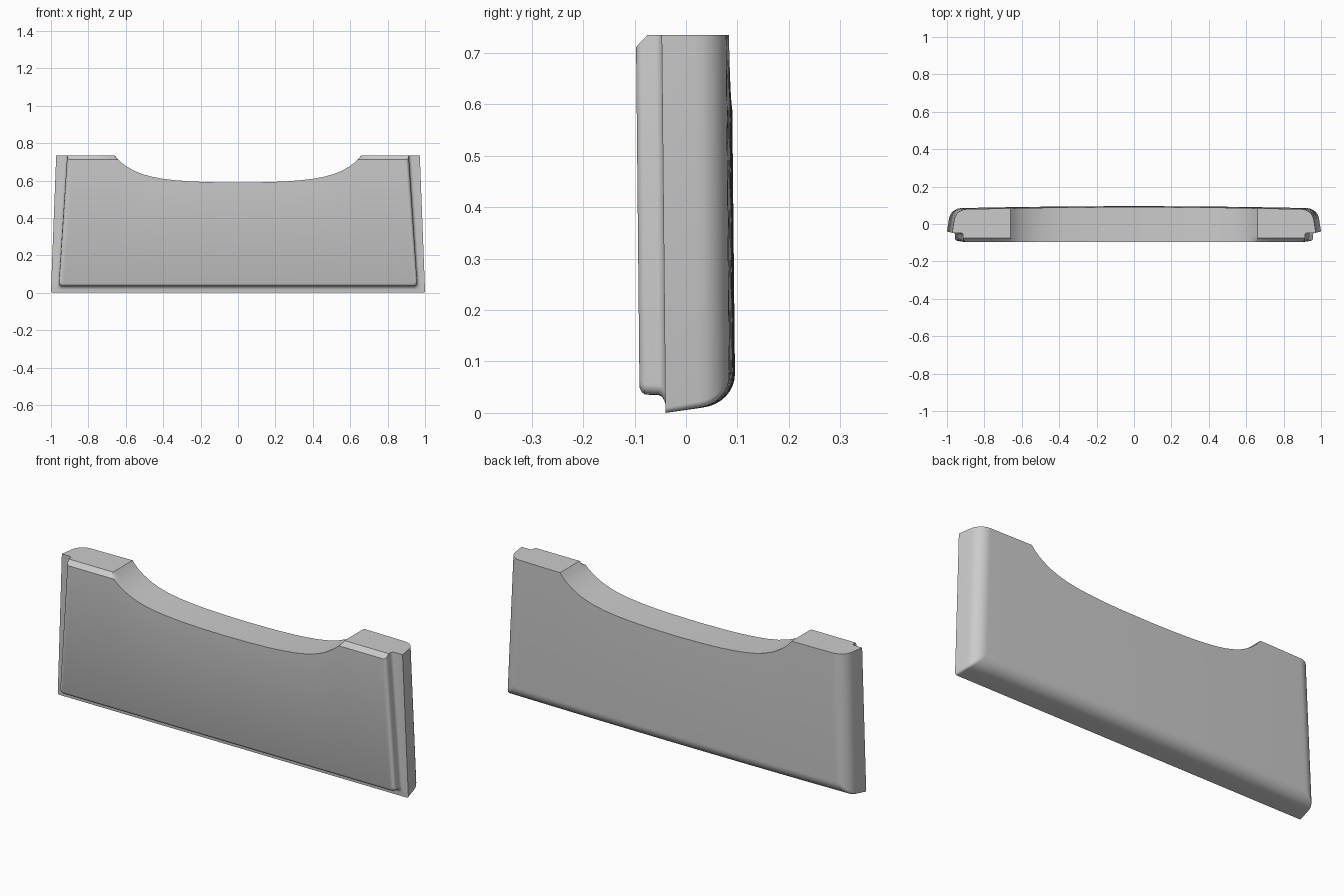
import bpy, bmesh, math

if "Cube" in bpy.data.objects:
    bpy.data.objects.remove(bpy.data.objects["Cube"])

TOP = 0.735      # height of the two shoulders
CHAMFER = 0.712  # front chamfer height on the shoulders

# Half profile of the scooped top edge (x, z), from the middle outwards
SCOOP = [(0, .589), (.15, .591), (.25, .595), (.33, .601), (.4, .609), (.46, .620),
         (.51, .634), (.555, .652), (.595, .675), (.62, .693), (.641, .712), (.66, .735)]
COLUMNS = SCOOP + [(.76, TOP), (.86, TOP)]
ARC = 5  # steps around each lower corner

# Depth rings: y, half width at the bottom, half width at the top, bottom z, corner radius, top z
RINGS = [(-.090, .945, .900, .050, .016, CHAMFER),
         (-.086, .953, .907, .041, .018, CHAMFER + .004),
         (-.080, .957, .911, .036, .020, CHAMFER + .010),
         (-.068, .958, .913, .035, .020, TOP),
         (-.053, .958, .913, .035, .020, TOP),
         (-.046, .961, .916, .031, .021, TOP),
         (-.042, .966, .921, .024, .022, TOP),
         (-.040, .972, .927, .018, .022, TOP),
         (-.040, 1.00, .972, .000, .010, TOP)]
# Rounded back shell: slight draft, then a quarter-round
RINGS.append((.030, .990, .962, .010, .012, TOP))
for i in range(1, 9):
    a = math.radians(8 + 82 * i / 8)
    inset = .010 + .066 * (1 - math.cos(a))
    RINGS.append((.024 + .072 * math.sin(a), 1 - inset, .972 - inset, inset, .012, TOP))


def half_ring(y, xb, xt, zb, r, zt):
    """Lower and upper points of the right half, middle outwards."""
    low = [(x, zb) for x, z in COLUMNS]
    up = [(x, min(z, zt)) for x, z in COLUMNS]
    for i in range(ARC + 1):
        a = math.pi / 2 * i / ARC
        low.append((xb - r + r * math.sin(a), zb + r - r * math.cos(a)))
        t = i / ARC
        up.append((.875 + (xt - .875) * t, zt))
    return low, up


def place(bm, x, y, z):
    """Lean with height and bow the back face across the width."""
    bow = max(0, (y + .04) / .136)
    return bm.verts.new((x, y - .010 * z - .012 * bow * x * x, z))


bm = bmesh.new()
rings = []
for ring in RINGS:
    y = ring[0]
    low, up = half_ring(*ring)
    full_low = [(-x, z) for x, z in low[:0:-1]] + low
    full_up = [(-x, z) for x, z in up[:0:-1]] + up
    rings.append(([place(bm, x, y, z) for x, z in full_low],
                  [place(bm, x, y, z) for x, z in full_up]))

# Skin between neighbouring rings
for (l0, u0), (l1, u1) in zip(rings, rings[1:]):
    a, b = l0 + u0[::-1], l1 + u1[::-1]
    n = len(a)
    for i in range(n):
        j = (i + 1) % n
        bm.faces.new((a[i], a[j], b[j], b[i]))

# Front and back faces as vertical strips
for low, up in (rings[0], rings[-1]):
    for i in range(len(low) - 1):
        bm.faces.new((low[i], low[i + 1], up[i + 1], up[i]))

bmesh.ops.remove_doubles(bm, verts=bm.verts, dist=1e-5)
bmesh.ops.recalc_face_normals(bm, faces=bm.faces)
mesh = bpy.data.meshes.new("scooped_panel")
bm.to_mesh(mesh)
bm.free()

panel = bpy.data.objects.new("scooped_panel", mesh)
bpy.context.collection.objects.link(panel)
grey = bpy.data.materials.new("light_grey")
grey.diffuse_color = (0.6, 0.6, 0.6, 1)
grey.use_nodes = True
grey.node_tree.nodes["Principled BSDF"].inputs["Base Color"].default_value = grey.diffuse_color
mesh.materials.append(grey)

bpy.context.view_layer.objects.active = panel
panel.select_set(True)
bpy.ops.object.shade_smooth_by_angle(angle=math.radians(32))
